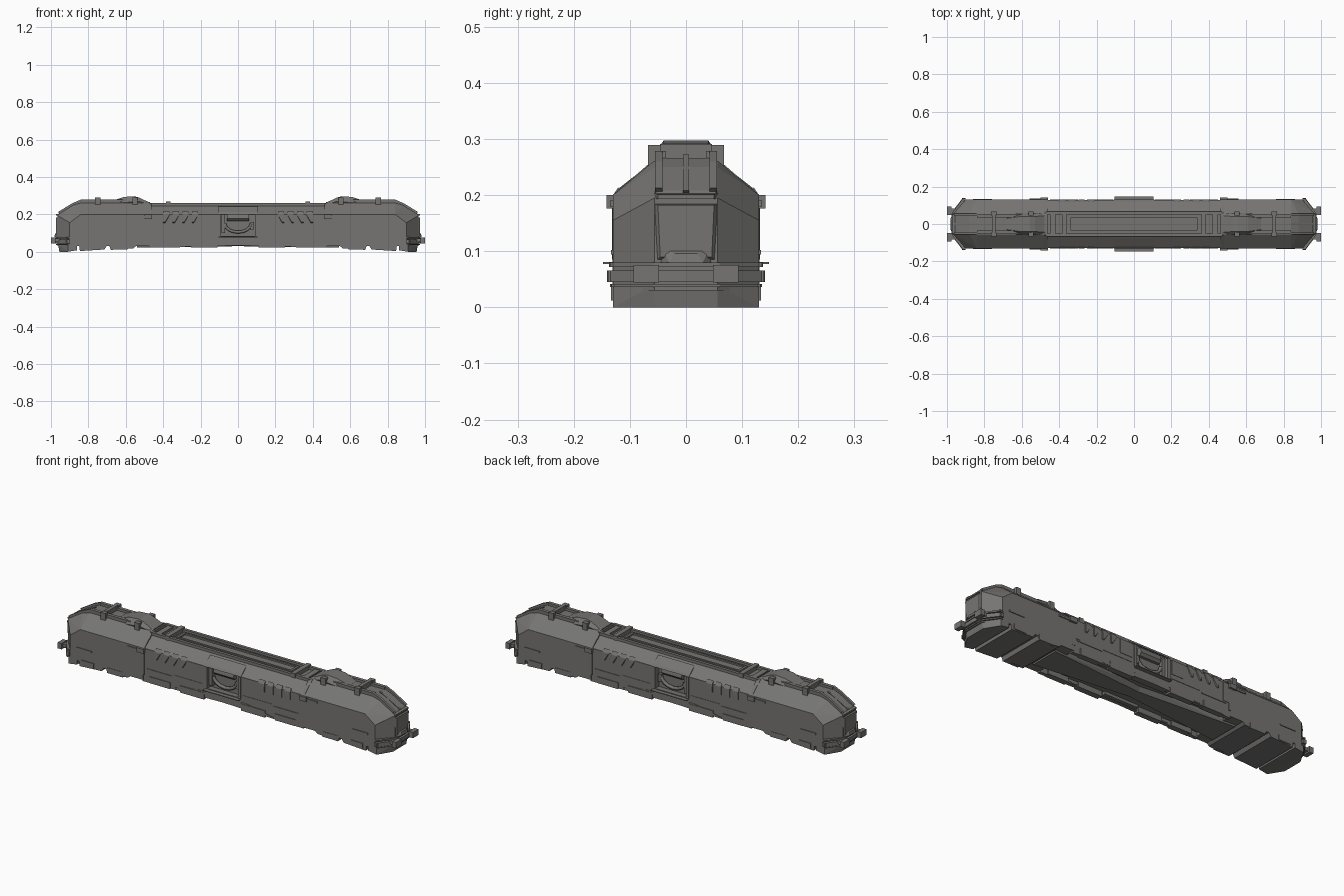
import bpy, bmesh, math

paint = bpy.data.materials.new("dark_grey_paint")
paint.diffuse_color = (.18, .177, .171, 1)


def build(name, pieces, sx=True, sy=True):
    """Join convex pieces (point lists), each repeated by mirroring in x and/or y."""
    bm = bmesh.new()
    for pts in pieces:
        for mx in ((1, -1) if sx else (1,)):
            for my in ((1, -1) if sy else (1,)):
                vs = [bm.verts.new((x * mx, y * my, z)) for x, y, z in pts]
                r = bmesh.ops.convex_hull(bm, input=vs)
                junk = {g for g in r["geom_interior"] + r["geom_unused"]
                        if isinstance(g, bmesh.types.BMVert)}
                bmesh.ops.delete(bm, geom=list(junk), context='VERTS')
    bmesh.ops.dissolve_limit(bm, angle_limit=0.01, verts=bm.verts[:], edges=bm.edges[:])
    bmesh.ops.recalc_face_normals(bm, faces=bm.faces[:])
    me = bpy.data.meshes.new(name)
    bm.to_mesh(me)
    bm.free()
    me.materials.append(paint)
    ob = bpy.data.objects.new(name, me)
    bpy.context.collection.objects.link(ob)
    return ob


def box(x0, x1, y0, y1, z0, z1):
    return [(x, y, z) for x in (x0, x1) for y in (y0, y1) for z in (z0, z1)]


def both(pts):
    return pts + [(x, -y, z) for x, y, z in pts]


def extrude_x(profile, x0, x1):
    return [(x, y, z) for x in (x0, x1) for y, z in profile]


def extrude_y(profile, y0, y1):
    return [(x, y, z) for y in (y0, y1) for x, z in profile]


# Cab hulls: straight section, then faceted nose
cab_profile = [(.13, .03), (.13, .2), (.058, .26), (.04, .266)]
cab = both(extrude_x(cab_profile, .47, .84) + [
    (.9, .13, .03), (.9, .13, .155), (.88, .055, .25),
    (.966, .056, .03), (.966, .056, .195), (.952, .05, .208)])
build("cab_hull", [cab], sy=False)

# Central hull: raised floor, side sills, narrower over the service bay
mid_profile = [(.1, .05), (.127, .05), (.127, .2), (.066, .246)]
build("engine_hull", [both(extrude_x(mid_profile, .1, .475))], sy=False)
build("side_sill", [extrude_y([(0, .055), (0, .034), (.3, .03), (.475, .022), (.475, .055)], .108, .127)])
build("service_bay_core", [box(-.1, .1, -.098, .098, .05, .225)], sx=False, sy=False)
build("bay_lower_panel", [box(-.1, .1, .09, .127, .035, .085)], sx=False)
build("bay_roof", [both(extrude_x([(.1, .222), (.066, .246), (.09, .215)], -.1, .1))],
      sx=False, sy=False)

# Service bay frame, step, equipment and pipes
build("bay_frame", [box(.092, .108, .095, .132, .085, .2),
                    extrude_x([(.1, .222), (.13, .2), (.12, .212), (.08, .243)], 0, .108)])
build("bay_step", [box(-.105, .105, .11, .148, .077, .081)], sx=False)
build("bay_equipment", [
    extrude_x([(.09, .165), (.112, .165), (.124, .178), (.118, .205), (.09, .21)], -.06, .06),
    box(-.088, -.07, .09, .118, .1, .2), box(.066, .085, .09, .114, .12, .16)], sx=False)
for sy in (1, -1):
    cu = bpy.data.curves.new("bay_pipe", 'CURVE')
    cu.dimensions = '3D'
    cu.bevel_depth = .009
    cu.bevel_resolution = 1
    cu.materials.append(paint)
    sp = cu.splines.new('POLY')
    sp.points.add(8)
    for i, p in enumerate(sp.points):
        a = math.pi * i / 8
        p.co = (-.07 * math.cos(a), .108 * sy, .15 - .045 * math.sin(a), 1)
    bpy.context.collection.objects.link(bpy.data.objects.new("bay_pipe", cu))

# Collars where cabs meet the engine section
build("cab_collar", [both(extrude_x([(.131, .06), (.131, .2), (.06, .261)], .462, .482))], sy=False)

# Side vents: wedge louvres pointing down
build("side_vents", [[(x, .12, .215), (x + .034, .12, .215), (x, .131, .198), (x + .034, .131, .198),
                      (x + .022, .12, .15), (x + .034, .12, .15), (x + .024, .132, .158),
                      (x + .034, .132, .158)] for x in (.213, .264, .315, .366)])

# Engine roof: long rails, raised panel, panel rim
build("roof_rails", [box(0, .47, .05, .066, .24, .261)])
build("roof_panel", [box(-.34, .34, -.032, .032, .24, .25)], sx=False, sy=False)
build("roof_panel_rim", [box(0, .34, .024, .034, .24, .258),
                         box(.328, .34, 0, .034, .24, .258)])
build("roof_crossbars", [box(.36, .385, -.068, .068, .24, .268),
                         box(.42, .45, -.05, .05, .24, .258)], sy=False)

# Cab roof: spine ridges running down the windshield, hump and clamps
build("roof_ridges", [
    extrude_y([(.6, .262), (.6, .279), (.84, .279), (.84, .262)], .036, .054),
    extrude_y([(.84, .26), (.84, .279), (.885, .26), (.885, .243)], .042, .055),
    extrude_y([(.885, .243), (.885, .26), (.962, .213), (.95, .203)], .042, .055)])
build("roof_hump", [both([(.47, .05, .25), (.47, .045, .262), (.53, .06, .27), (.53, .04, .29),
                          (.555, .04, .297), (.61, .04, .293), (.68, .03, .27), (.62, .06, .262)])],
      sy=False)
build("roof_clamps", [box(x - .014, x + .014, .045, .068, .245, .289) for x in (.55, .75)]
      + [box(x - .01, x + .01, 0, .046, .262, .291) for x in (.55, .75)])

# Windshield centre bar and nose plating
build("windshield_divider", [extrude_y([(.84, .262), (.84, .272), (.962, .208), (.95, .2)], -.005, .005)],
      sy=False)
build("nose_panel", [both([(.96, .055, .08), (.972, .046, .09), (.96, .06, .186),
                           (.974, .05, .182), (.972, .045, .112)])], sy=False)
build("nose_brow", [both([(.95, .06, .193), (.95, .058, .204), (.972, .05, .193), (.972, .05, .201)])],
      sy=False)


# Bumper belts wrapping the nose, with buffers and coupler
def belt(out, z0, z1):
    a = [(.90, .125), (.90, .13 + out), (.92, .13 + out), (.92, .118)]
    b = [(.91, .115), (.915, .132 + out), (.967 + out, .06), (.955, .052)]
    c = [(.955, 0), (.955, .06), (.967 + out, .06), (.97 + out, 0)]
    return [[(x, y, z) for x, y in q for z in (z0, z1)] for q in (a, b, c)]


build("bumper_belt", belt(.009, .045, .066) + belt(.005, .072, .08) + belt(.003, .036, .042))
build("buffers", [box(.95, .982, .056, .084, .052, .07), box(.976, 1.0, .048, .094, .044, .075)])
build("coupler", [both([(.96, .05, .08), (.982, .03, .08), (.978, .02, .096), (.96, .045, .11)])], sy=False)

# Plough under the nose, and bogie covers
build("plough", [both([(.86, .13, .008), (.86, .13, .04), (.91, .13, 0), (.91, .13, .04),
                       (.955, .056, 0), (.962, .056, .04)])], sy=False)
build("bogie_covers", [
    extrude_y([(.70, .035), (.715, .012), (.845, .004), (.85, .035)], -.13, .13),
    extrude_y([(.54, .035), (.56, .018), (.68, .01), (.69, .035)], -.13, .13)], sy=False)

# Skirt boxes and tapering underbelly keel
build("skirt_boxes", [box(.11, .25, .1, .131, .022, .058), box(.31, .43, .1, .131, .024, .058),
                      box(.59, .68, .12, .132, .012, .04), box(.76, .83, .12, .134, .012, .04)])
build("underbelly_keel", [both([(0, .03, .03), (0, .05, .055), (.54, .08, .022), (.54, .09, .055)])],
      sy=False)
build("skirt_braces", [extrude_y([(.1, .05), (.1, .065), (.14, .065), (.3, .035), (.28, .03)], .105, .129)])

# Thin side strips, latches and panels
build("side_strips", [box(.77, .86, .125, .134, .094, .102),
                      box(.3, .45, .12, .13, .09, .096),
                      box(.12, .29, .12, .129, .1, .104)])
build("side_latches", [box(.46, .50, .125, .142, .176, .2),
                       box(.50, .56, .125, .135, .18, .19)])
build("side_panels", [box(.12, .19, .12, .129, .125, .2), box(.43, .465, .12, .129, .1, .2)])
